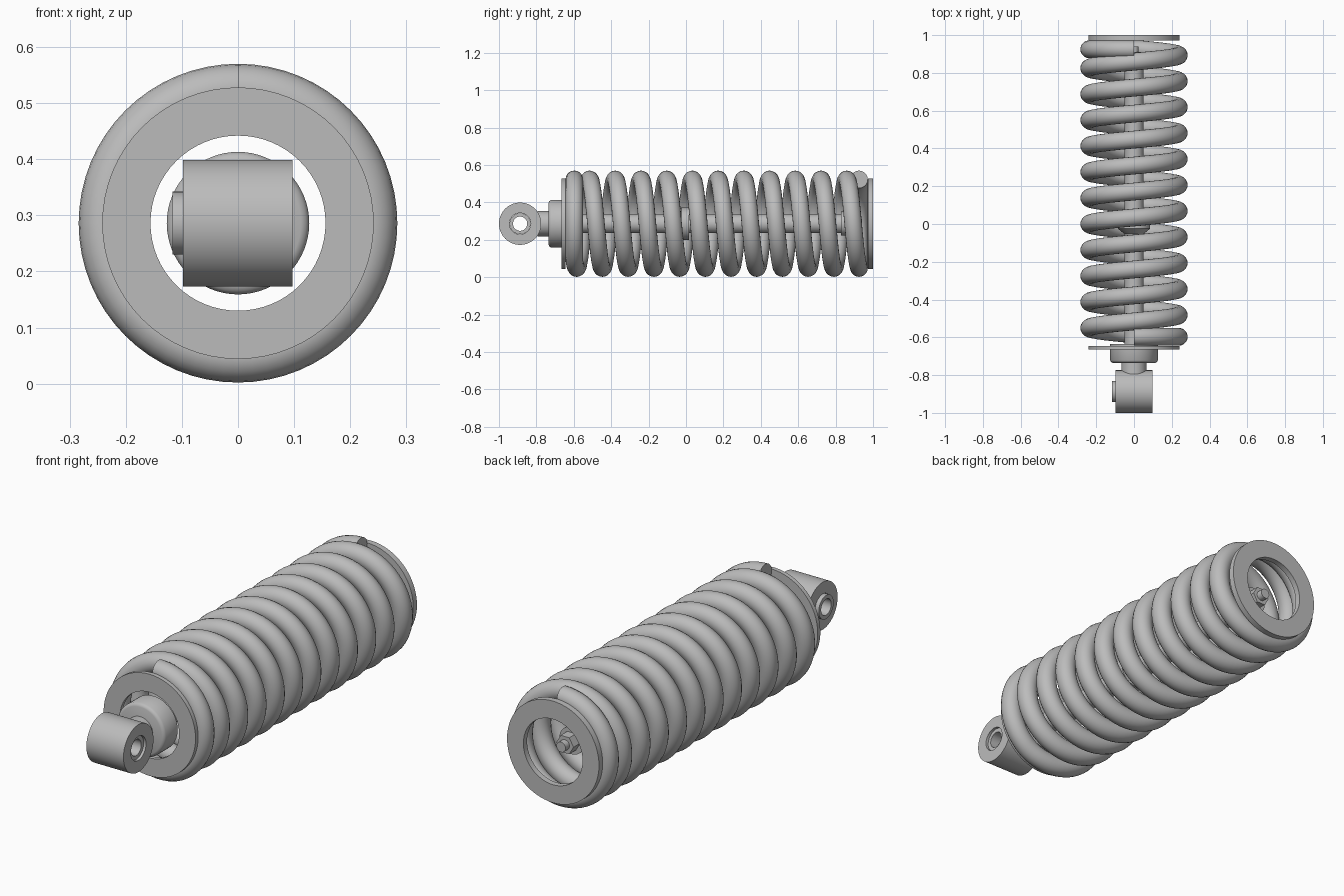
import bpy, bmesh, math
from mathutils import Matrix, Vector

cube = bpy.data.objects.get("Cube")
if cube:
    bpy.data.objects.remove(cube)

CZ = 0.286          # height of the shock's long axis
EYE_Y = -0.887      # centre of the mounting eye

steel = bpy.data.materials.new("grey steel")
steel.use_nodes = True
GREY = (0.5, 0.5, 0.5, 1)
steel.diffuse_color = GREY
steel.node_tree.nodes["Principled BSDF"].inputs["Base Color"].default_value = GREY


def finish(name, bm, angle=35):
    bmesh.ops.recalc_face_normals(bm, faces=bm.faces)
    mesh = bpy.data.meshes.new(name)
    bm.to_mesh(mesh)
    bm.free()
    mesh.materials.append(steel)
    obj = bpy.data.objects.new(name, mesh)
    bpy.context.collection.objects.link(obj)
    bpy.ops.object.select_all(action="DESELECT")
    obj.select_set(True)
    bpy.context.view_layer.objects.active = obj
    bpy.ops.object.shade_smooth_by_angle(angle=math.radians(angle))
    return obj


def lathe(name, profile, axis="Y", centre=(0, 0, CZ), sides=64, closed=False):
    """Spin (position along axis, radius) points; closed joins last to first."""
    bm = bmesh.new()
    rings = []
    for along, r in profile:
        ring = []
        for i in range(sides):
            a = math.tau * i / sides
            u, v = r * math.cos(a), r * math.sin(a)
            p = (u, along, v) if axis == "Y" else (along, u, v)
            ring.append(bm.verts.new(Vector(centre) + Vector(p)))
        rings.append(ring)
    pairs = list(zip(rings, rings[1:]))
    if closed:
        pairs.append((rings[-1], rings[0]))
    else:
        bm.faces.new(rings[0])
        bm.faces.new(rings[-1])
    for a, b in pairs:
        for i in range(sides):
            j = (i + 1) % sides
            bm.faces.new((a[i], a[j], b[j], b[i]))
    return finish(name, bm)


def tube(name, start, end, inner, outer, axis="Y", centre=(0, 0, CZ)):
    profile = [(start, inner), (start, outer), (end, outer), (end, inner)]
    return lathe(name, profile, axis, centre, closed=True)


# Coil spring with flattened end turns
def spring(name, turns=12, steps=64, sides=20, radius=0.237, wire=0.047):
    bm = bmesh.new()
    rings = []
    for s in range(turns * steps + 1):
        t = s / steps
        y = max(-0.597, min(0.925, 0.825 - 0.1375 * (t - 1.25)))
        a = math.tau * t
        out = Vector((-math.sin(a), 0, math.cos(a)))
        centre = out * radius + Vector((0, y, CZ))
        ring = []
        for k in range(sides):
            b = math.tau * k / sides
            offset = out * math.cos(b) + Vector((0, math.sin(b), 0))
            ring.append(bm.verts.new(centre + offset * wire))
        rings.append(ring)
    for a, b in zip(rings, rings[1:]):
        for i in range(sides):
            j = (i + 1) % sides
            bm.faces.new((a[i], a[j], b[j], b[i]))
    bm.faces.new(rings[0])
    bm.faces.new(rings[-1])
    return finish(name, bm, 50)


spring("coil_spring")

# Spring seats at both ends
tube("front_spring_seat", -0.665, -0.645, 0.156, 0.242)
tube("back_spring_seat", 0.972, 1.0, 0.156, 0.242)

# Mounting eye and its offset bushing
eye = (0, EYE_Y, CZ)
tube("mounting_eye", -0.098, 0.097, 0.057, 0.113, "X", eye)
tube("eye_bushing", -0.117, 0.085, 0.038, 0.056, "X", eye)

# Neck and rounded collar behind the eye
lathe("neck", [(-0.795, 0.067), (-0.72, 0.067)])
lathe("collar", [(-0.735, 0.112), (-0.731, 0.121), (-0.722, 0.127),
                 (-0.635, 0.127)])

# Damper rod with its tapered piston
lathe("damper_rod", [(-0.64, 0.05), (0.84, 0.05)])
lathe("piston", [(-0.06, 0.04), (-0.025, 0.086), (0.015, 0.086)])

# Washer, hex nut and stud on the back end of the rod
lathe("end_washer", [(0.83, 0.064), (0.86, 0.064)])
lathe("hex_nut", [(0.86, 0.045), (0.91, 0.045)], sides=6)
lathe("stud_tip", [(0.9, 0.024), (0.94, 0.024)], sides=32)
